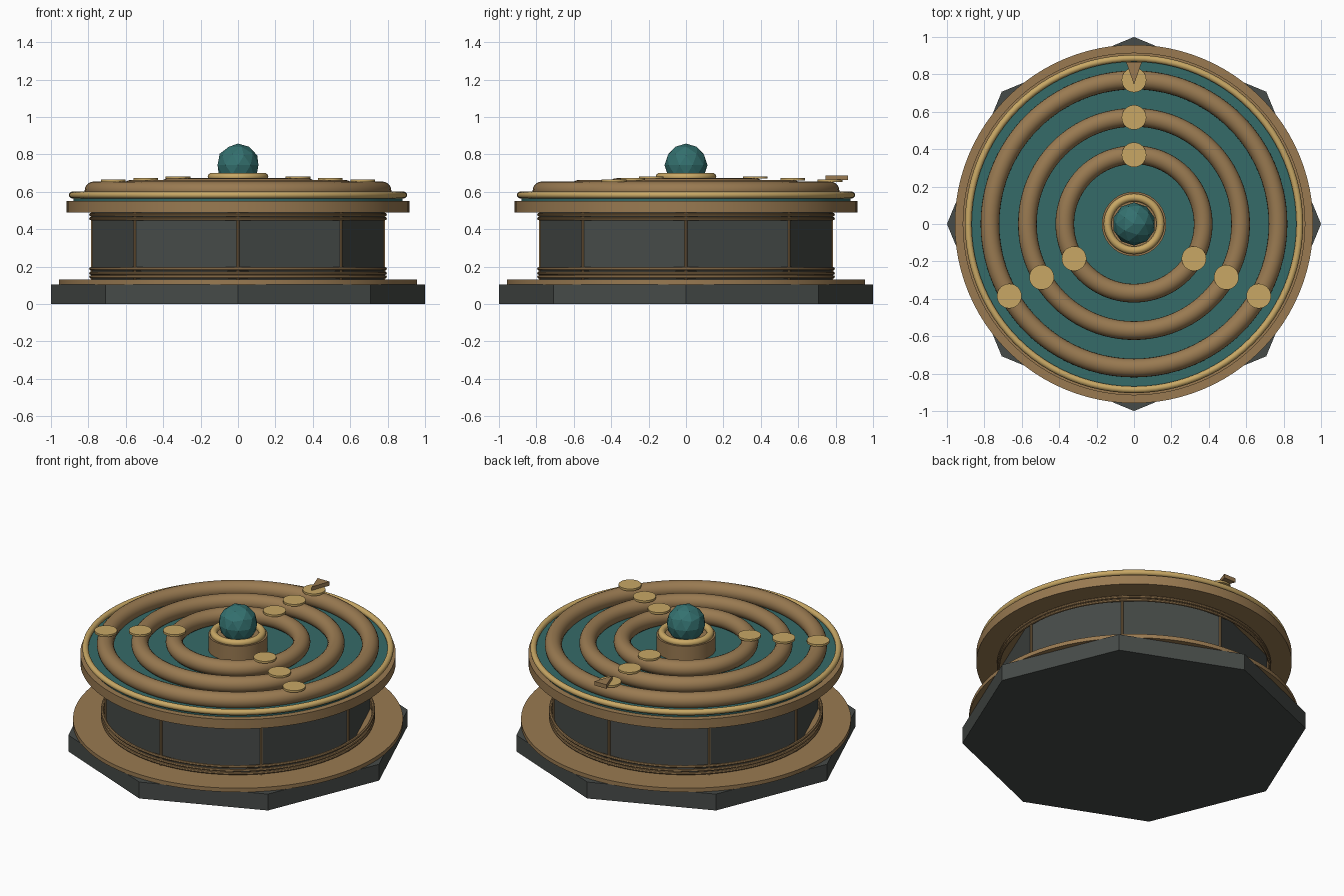
import bpy, math
from mathutils import Vector

if "Cube" in bpy.data.objects:
    bpy.data.objects.remove(bpy.data.objects["Cube"])


def material(name, rgb):
    m = bpy.data.materials.new(name)
    m.diffuse_color = (*rgb, 1)
    m.use_nodes = True
    m.node_tree.nodes["Principled BSDF"].inputs["Base Color"].default_value = m.diffuse_color
    return m


STONE = material("dark stone", (0.062, 0.070, 0.065))
BRONZE = material("bronze", (0.32, 0.195, 0.083))
GOLD = material("pale gold", (0.58, 0.39, 0.13))
TEAL = material("teal enamel", (0.036, 0.145, 0.14))
CRYSTAL = material("teal crystal", (0.034, 0.165, 0.16))


def finish(name, mat, smooth=True):
    ob = bpy.context.object
    ob.name = name
    ob.data.materials.append(mat)
    if smooth:
        bpy.ops.object.shade_smooth_by_angle(angle=math.radians(35))
    return ob


def disc(name, r, z0, z1, mat, sides=96, xy=(0, 0), rot=0, smooth=True):
    bpy.ops.mesh.primitive_cylinder_add(vertices=sides, radius=r, depth=z1 - z0,
                                        location=(*xy, (z0 + z1) / 2), rotation=(0, 0, rot))
    return finish(name, mat, smooth)


def ring(name, major, minor, z, mat, sides=16):
    bpy.ops.mesh.primitive_torus_add(major_radius=major, minor_radius=minor, location=(0, 0, z),
                                     major_segments=96, minor_segments=sides)
    return finish(name, mat)


# Eight-sided foot with a round bronze plate
disc("foot", 1.0, 0, 0.105, STONE, 8, smooth=False)
disc("foot_plate", 0.958, 0.105, 0.13, BRONZE)

# Eight-sided drum with corner rods and trim hoops
disc("drum", 0.78, 0.13, 0.49, STONE, 8, smooth=False)
for i in range(8):
    a = i * math.pi / 4
    disc("corner_rod", 0.008, 0.13, 0.49, BRONZE, 8,
         (0.779 * math.cos(a), 0.779 * math.sin(a)))
for z in (0.145, 0.165, 0.188, 0.457, 0.478):
    ring("drum_hoop", 0.787, 0.009, z, BRONZE, 8)

# Wide upper rim, enamel face and bezel
disc("upper_rim", 0.916, 0.49, 0.55, BRONZE)
disc("dial_face", 0.88, 0.55, 0.575, TEAL)
ring("bezel", 0.886, 0.018, 0.583, GOLD)

# Three concentric rings, each with three gold markers
for k, major in enumerate((0.77, 0.57, 0.37)):
    top = 0.655 + 0.009 * k
    ring("dial_ring", major, 0.05, top - 0.05, BRONZE, 20)
    for deg in (90, 210, 330):
        a = math.radians(deg)
        disc("ring_marker", 0.066, top - 0.003, top + 0.01, GOLD, 32,
             (major * math.cos(a), major * math.sin(a)))

# Pointer at the back of the outer ring
outline = [(-0.042, 0.866), (0, 0.745), (0.042, 0.866)]
verts = [(x, y, z) for z in (0.662, 0.688) for x, y in outline]
mesh = bpy.data.meshes.new("pointer")
mesh.from_pydata(verts, [], [(2, 1, 0), (3, 4, 5), (0, 1, 4, 3), (1, 2, 5, 4), (2, 0, 3, 5)])
mesh.materials.append(BRONZE)
bpy.context.collection.objects.link(bpy.data.objects.new("pointer", mesh))

# Central hub, collar and faceted orb
disc("hub", 0.172, 0.57, 0.672, BRONZE, 48)
ring("hub_collar", 0.141, 0.021, 0.68, GOLD)
bpy.ops.mesh.primitive_ico_sphere_add(subdivisions=2, radius=0.115, location=(0, 0, 0.743))
finish("orb", CRYSTAL, smooth=False)
